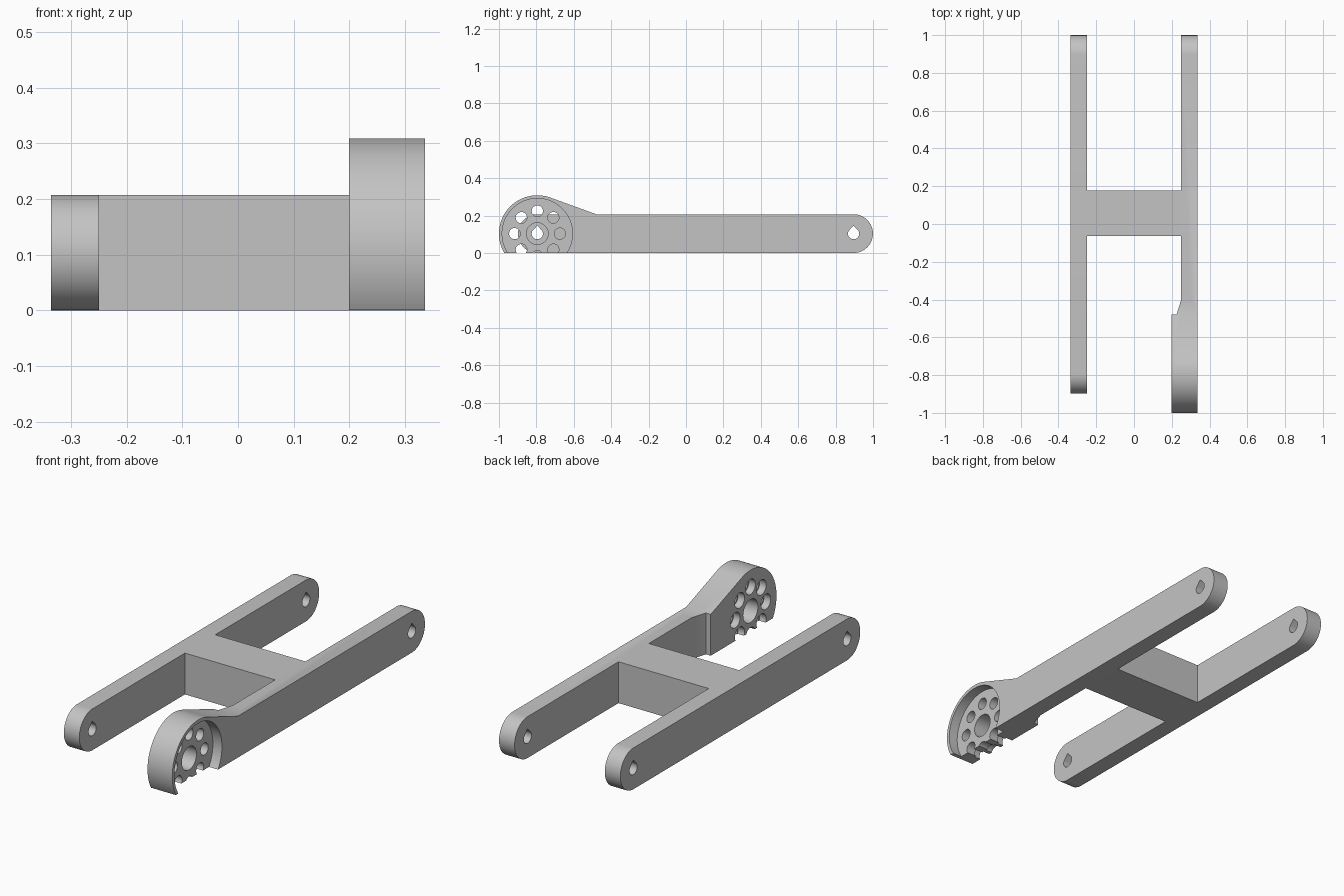
import bpy, bmesh
from math import sin, cos, pi, radians
from mathutils import Vector

cube = bpy.data.objects.get("Cube")
if cube:
    bpy.data.objects.remove(cube, do_unlink=True)

grey = bpy.data.materials.new("plain grey")
grey.use_nodes = True
grey.diffuse_color = (0.55, 0.55, 0.55, 1)
grey.node_tree.nodes["Principled BSDF"].inputs["Base Color"].default_value = (0.55, 0.55, 0.55, 1)

H = 0.207              # arm height
MID = H / 2            # pivot height
OUT, INN = 0.336, 0.25  # outer and inner arm faces
FRONT, BACK = -0.795, 0.896
HUB_R = 0.205


def arc(y, z, r, a, b, n=32):
    """Points on an arc from angle a to b, in degrees."""
    return [(y + r * cos(radians(a + (b - a) * i / n)),
             z + r * sin(radians(a + (b - a) * i / n))) for i in range(n + 1)]


def circle(y, z, r, n=48):
    return arc(y, z, r, 0, 360, n)[:-1]


def teardrop(y):
    """Round hole with a pointed roof."""
    return arc(y, MID, 0.03, 150, 390, 28) + [(y, MID + 0.043)]


def prism(name, points, lo, hi, axis="X"):
    """Extrude a flat outline between lo and hi along an axis."""
    bm = bmesh.new()
    place = (lambda p: (lo, *p)) if axis == "X" else (lambda p: (*p, lo))
    face = bm.faces.new([bm.verts.new(place(p)) for p in points])
    grown = bmesh.ops.extrude_face_region(bm, geom=[face])["geom"]
    step = Vector((hi - lo, 0, 0)) if axis == "X" else Vector((0, 0, hi - lo))
    bmesh.ops.translate(bm, vec=step, verts=[v for v in grown if isinstance(v, bmesh.types.BMVert)])
    bmesh.ops.recalc_face_normals(bm, faces=bm.faces)
    mesh = bpy.data.meshes.new(name)
    bm.to_mesh(mesh)
    bm.free()
    mesh.materials.append(grey)
    obj = bpy.data.objects.new(name, mesh)
    bpy.context.collection.objects.link(obj)
    return obj


def combine(target, tool, operation):
    mod = target.modifiers.new(operation.lower(), "BOOLEAN")
    mod.operation, mod.object, mod.solver = operation, tool, "EXACT"
    bpy.context.view_layer.objects.active = target
    bpy.ops.object.modifier_apply(modifier=mod.name)
    bpy.data.objects.remove(tool, do_unlink=True)


def cut(target, outline, lo, hi):
    combine(target, prism("cutter", outline, lo, hi), "DIFFERENCE")


# Plain arm, rounded at both ends
plain_arm = prism("plain_arm", arc(BACK, MID, MID, -90, 90) + arc(FRONT, MID, MID, 90, 270), -OUT, -INN)
for y in (FRONT, BACK):
    cut(plain_arm, teardrop(y), -0.4, -0.2)

# Hub arm: straight bar, tapered shoulder and thick hub
hub_arm = prism("hub_arm", arc(BACK, MID, MID, -90, 90) + [(-0.5, H), (-0.5, 0)], INN, OUT)
shoulder = prism("shoulder", [(INN, -0.4), (0.225, -0.48), (0.225, -0.49), (0.3, -0.49), (0.3, -0.4)], 0, H, "Z")
combine(hub_arm, shoulder, "UNION")
hub = prism("hub", arc(FRONT, MID, HUB_R, 69.6, 210.3, 56) + [(-0.48, 0), (-0.48, H)], 0.199, OUT)
combine(hub_arm, hub, "UNION")
cut(hub_arm, teardrop(BACK), 0.2, 0.4)

# Round pocket, centre bore and ring of counterbored holes
cut(hub_arm, circle(FRONT, MID, 0.188, 72), 0.286, 0.4)
cut(hub_arm, circle(FRONT, MID, 0.058), 0.1, 0.4)
for i in range(8):
    y = FRONT + 0.121 * cos(i * pi / 4)
    z = MID + 0.121 * sin(i * pi / 4)
    cut(hub_arm, circle(y, z, 0.03, 32), 0.1, 0.4)
    cut(hub_arm, circle(y, z, 0.038, 32), 0.1, 0.235)

# Cross bar joining the arms
cross_bar = prism("cross_bar", [(-0.063, 0), (0.177, 0), (0.177, H), (-0.063, H)], -INN, INN)

# Smooth curved walls, sharp edges
for obj in (plain_arm, hub_arm, cross_bar):
    bpy.ops.object.select_all(action="DESELECT")
    obj.select_set(True)
    bpy.context.view_layer.objects.active = obj
    bpy.ops.object.shade_smooth_by_angle(angle=radians(25))
